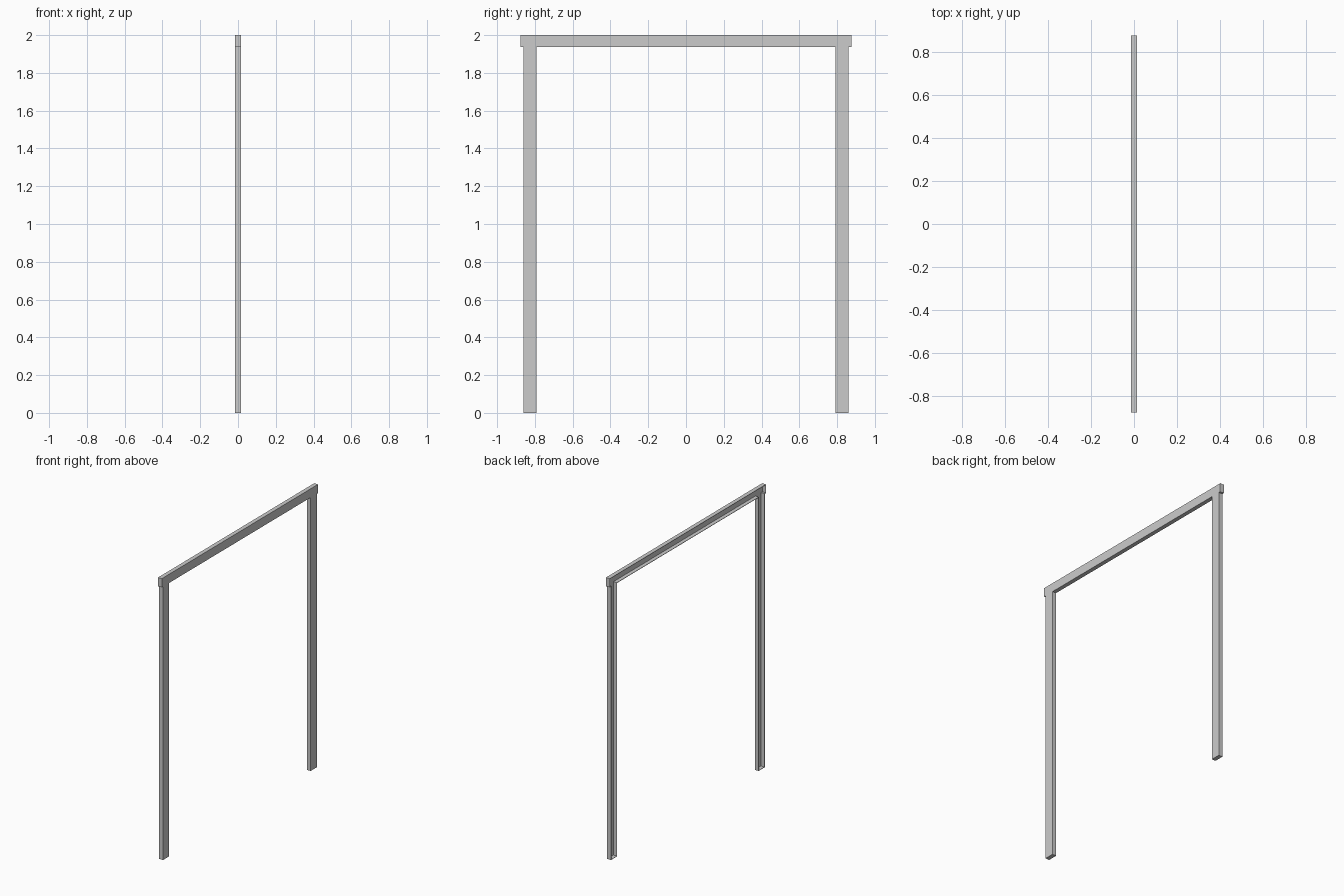
import bpy, bmesh

if "Cube" in bpy.data.objects:
    bpy.data.objects.remove(bpy.data.objects["Cube"])

DEPTH = 0.015    # half depth along x
WALL = 0.003     # sheet thickness

# Half outline (y, z): header end, shoulder step, post, inner corner
half = [(0.875, 2.0), (0.875, 1.938), (0.861, 1.938), (0.861, 0.0),
        (0.792, 0.0), (0.792, 1.938)]
outline = half + [(-y, z) for y, z in reversed(half)]

# Web of the channel: one flat sheet on the +x side
bm = bmesh.new()
verts = [bm.verts.new((DEPTH, y, z)) for y, z in outline]
web = bm.faces.new(verts)

# Flanges: rim folded back toward -x, leaving the back open
ext = bmesh.ops.extrude_edge_only(bm, edges=list(web.edges))
rim = [g for g in ext["geom"] if isinstance(g, bmesh.types.BMVert)]
bmesh.ops.translate(bm, verts=rim, vec=(-2 * DEPTH, 0, 0))
bmesh.ops.recalc_face_normals(bm, faces=bm.faces)
bm.normal_update()
if web.normal.x < 0:
    bmesh.ops.reverse_faces(bm, faces=bm.faces)

mesh = bpy.data.meshes.new("door_frame")
bm.to_mesh(mesh)
bm.free()
frame = bpy.data.objects.new("door_frame", mesh)
bpy.context.collection.objects.link(frame)

# Sheet thickness, grown inward
solid = frame.modifiers.new("wall", 'SOLIDIFY')
solid.thickness = WALL
solid.offset = -1
solid.use_even_offset = True
